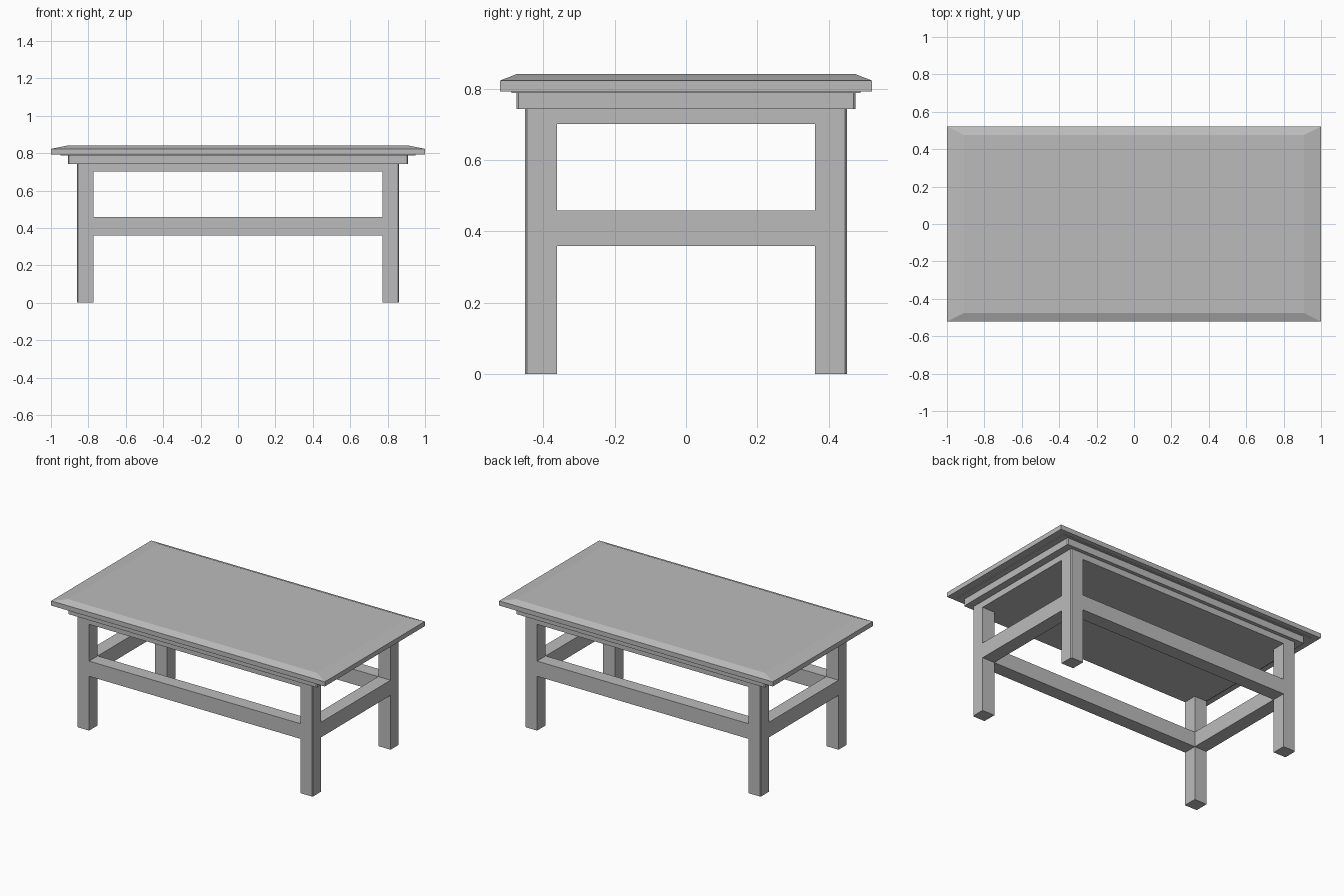
import bpy
import bmesh

cube = bpy.data.objects.get("Cube")
if cube:
    bpy.data.objects.remove(cube, do_unlink=True)

grey = bpy.data.materials.new("plain grey")
grey.use_nodes = True
grey.diffuse_color = (0.5, 0.5, 0.5, 1)
grey.node_tree.nodes["Principled BSDF"].inputs["Base Color"].default_value = (0.5, 0.5, 0.5, 1)

LEG_X, LEG_Y = 0.862, 0.452      # outer faces of the legs
LEG = 0.09                       # leg and rail thickness
INNER_X, INNER_Y = LEG_X - LEG, LEG_Y - LEG
APRON_Z, LEDGE_Z, SLAB_Z = 0.702, 0.743, 0.792
CHAMFER = 0.006


def box(name, low, high, chamfer=None):
    """Box between two corners; chamfer is a rule choosing upright edges by x, y."""
    bm = bmesh.new()
    bmesh.ops.create_cube(bm, size=1)
    for v in bm.verts:
        v.co = [a + (c + 0.5) * (b - a) for a, b, c in zip(low, high, v.co)]
    if chamfer:
        edges = []
        for e in bm.edges:
            a, b = (v.co for v in e.verts)
            if abs(a.z - b.z) > 0.01 and chamfer(a.x, a.y):
                edges.append(e)
        bmesh.ops.bevel(bm, geom=edges, offset=CHAMFER, segments=1, affect='EDGES')
    return finish(name, bm)


def finish(name, bm):
    bmesh.ops.recalc_face_normals(bm, faces=bm.faces)
    mesh = bpy.data.meshes.new(name)
    bm.to_mesh(mesh)
    bm.free()
    mesh.materials.append(grey)
    obj = bpy.data.objects.new(name, mesh)
    bpy.context.collection.objects.link(obj)
    return obj


def span(a, b, side):
    """Interval a..b mirrored to the given side."""
    return sorted((a * side, b * side))


def outer_corner(x, y):
    return abs(x) > LEG_X - 0.01 and abs(y) > LEG_Y - 0.01


# Legs
for fb, sy in (("front", -1), ("back", 1)):
    for lr, sx in (("right", -1), ("left", 1)):
        x0, x1 = span(INNER_X, LEG_X, sx)
        y0, y1 = span(INNER_Y, LEG_Y, sy)
        box(f"{fb}_{lr}_leg", (x0, y0, 0), (x1, y1, APRON_Z), outer_corner)

# Rails flush with the legs
RAIL_LOW, RAIL_HIGH = 0.359, 0.459
for name, side in (("front", -1), ("back", 1)):
    y0, y1 = span(INNER_Y, LEG_Y, side)
    box(f"{name}_rail", (-INNER_X, y0, RAIL_LOW), (INNER_X, y1, RAIL_HIGH))
for name, side in (("right", -1), ("left", 1)):
    x0, x1 = span(INNER_X, LEG_X, side)
    box(f"{name}_rail", (x0, -INNER_Y, RAIL_LOW), (x1, INNER_Y, RAIL_HIGH))

# Solid apron, wider ledge and thin lip under the top
box("apron", (-LEG_X, -LEG_Y, APRON_Z), (LEG_X, LEG_Y, LEDGE_Z), outer_corner)
box("ledge", (-0.91, -0.476, LEDGE_Z), (0.91, 0.476, 0.788), lambda x, y: True)
box("lip", (-0.95, -0.49, 0.788), (0.95, 0.49, SLAB_Z))

# Table top: straight edge, then a sloped border up to the flat surface
bm = bmesh.new()
rings = []
for hx, hy, z in ((1, 0.522, SLAB_Z), (1, 0.522, 0.823), (0.91, 0.476, 0.841)):
    rings.append([bm.verts.new((sx * hx, sy * hy, z))
                  for sx, sy in ((-1, -1), (1, -1), (1, 1), (-1, 1))])
for low, high in zip(rings, rings[1:]):
    for i in range(4):
        j = (i + 1) % 4
        bm.faces.new((low[i], low[j], high[j], high[i]))
bm.faces.new(rings[0][::-1])
bm.faces.new(rings[-1])
finish("table_top", bm)
